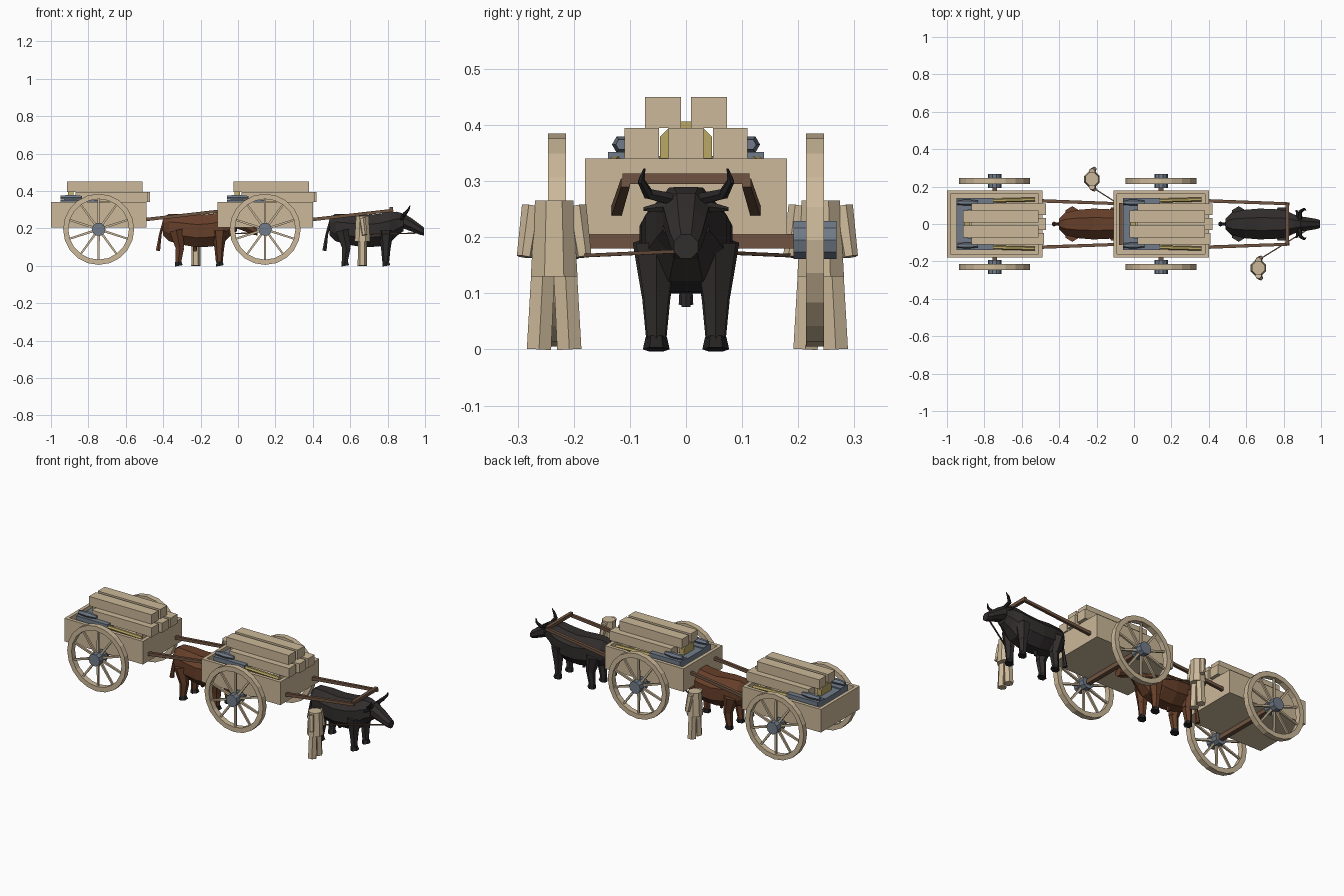
import bpy, bmesh, math
from mathutils import Vector, Matrix

old = bpy.data.objects.get("Cube")
if old:
    bpy.data.objects.remove(old, do_unlink=True)


def material(name, r, g, b):
    m = bpy.data.materials.new(name)
    m.use_nodes = True
    m.diffuse_color = (r, g, b, 1)
    m.node_tree.nodes["Principled BSDF"].inputs["Base Color"].default_value = (r, g, b, 1)
    return m


TAN = material("pale timber", 0.60, 0.48, 0.32)
WOOD = material("brown wood", 0.16, 0.088, 0.052)
BLACK = material("black hide", 0.031, 0.027, 0.026)
BROWN = material("brown hide", 0.135, 0.05, 0.023)
IRON = material("grey iron", 0.165, 0.2, 0.25)
YELLOW = material("yellow handle", 0.5, 0.39, 0.13)
HOOF = material("dark hoof", 0.018, 0.016, 0.016)


def finish(bm, name, mat):
    bmesh.ops.recalc_face_normals(bm, faces=bm.faces)
    me = bpy.data.meshes.new(name)
    bm.to_mesh(me)
    bm.free()
    me.materials.append(mat)
    ob = bpy.data.objects.new(name, me)
    bpy.context.collection.objects.link(ob)
    return ob


def add_box(bm, x0, x1, y0, y1, z0, z1):
    mat = Matrix.Translation(((x0 + x1) / 2, (y0 + y1) / 2, (z0 + z1) / 2))
    mat = mat @ Matrix.Diagonal((x1 - x0, y1 - y0, z1 - z0, 1))
    bmesh.ops.create_cube(bm, size=1, matrix=mat)


def boxes(name, mat, *specs):
    bm = bmesh.new()
    for s in specs:
        add_box(bm, *s)
    return finish(bm, name, mat)


def add_rod(bm, a, b, r1, r2=None, sides=6):
    a, b = Vector(a), Vector(b)
    d = b - a
    mat = Matrix.Translation((a + b) / 2) @ d.to_track_quat('Z', 'Y').to_matrix().to_4x4()
    mat = mat @ Matrix.Rotation(math.pi / sides, 4, 'Z')
    bmesh.ops.create_cone(bm, cap_ends=True, segments=sides, radius1=r1,
                          radius2=r1 if r2 is None else r2, depth=d.length, matrix=mat)


def rods(name, mat, *specs):
    bm = bmesh.new()
    for s in specs:
        add_rod(bm, *s)
    return finish(bm, name, mat)


def loft(name, mat, rings, sides=8):
    """Skin elliptical rings given as x, z, half width, half height."""
    bm = bmesh.new()
    loops = []
    for x, z, w, h in rings:
        angles = [2 * math.pi * (i + 0.5) / sides for i in range(sides)]
        loops.append([bm.verts.new((x, w * 1.05 * math.cos(t), z + h * 1.05 * math.sin(t)))
                      for t in angles])
    for p, q in zip(loops, loops[1:]):
        for i in range(sides):
            j = (i + 1) % sides
            bm.faces.new((p[i], p[j], q[j], q[i]))
    bm.faces.new(loops[0])
    bm.faces.new(loops[-1])
    return finish(bm, name, mat)


def wheel(name, cx, cy, cz=0.195, outer=0.19, inner=0.162, half=0.016, sides=20):
    bm = bmesh.new()
    loops = []
    for i in range(sides):
        t = 2 * math.pi * i / sides
        loops.append([bm.verts.new((cx + r * math.cos(t), cy + y, cz + r * math.sin(t)))
                      for r, y in ((outer, -half), (outer, half), (inner, half), (inner, -half))])
    for i in range(sides):
        p, q = loops[i], loops[(i + 1) % sides]
        for k in range(4):
            m = (k + 1) % 4
            bm.faces.new((p[k], p[m], q[m], q[k]))
    # spokes
    for i in range(10):
        t = 2 * math.pi * (i + 0.5) / 10
        add_rod(bm, (cx, cy, cz), (cx + 0.168 * math.cos(t), cy, cz + 0.168 * math.sin(t)),
                0.009, 0.007, 4)
    finish(bm, name + "_wheel", TAN)
    rods(name + "_hub", IRON, ((cx, cy - 0.038, cz), (cx, cy + 0.038, cz), 0.036, 0.036, 10))


def cart(tag, dx):
    x0, x1, w, t = dx - 0.11, dx + 0.40, 0.18, 0.02
    boxes(tag + "_cart_body", TAN,
          (x0, x1, -w, w, 0.205, 0.23),
          (x0, x1, -w, -w + t, 0.23, 0.34), (x0, x1, w - t, w, 0.23, 0.34),
          (x0, x0 + t, -w + t, w - t, 0.23, 0.34), (x1 - t, x1, -w + t, w - t, 0.23, 0.34),
          (x0 + t, x1 - t, -w + t, w - t, 0.23, 0.305))
    # timber load in two layers
    boxes(tag + "_lower_planks", TAN,
          *[(dx + 0.02, dx + 0.42 - 0.012 * (k == 0), y - 0.031, y + 0.031, 0.34, 0.395)
            for k, y in enumerate((-0.079, 0, 0.079))])
    boxes(tag + "_plank_bearers", TAN,
          *[(dx + x, dx + x + 0.04, -0.1, 0.1, 0.3, 0.341) for x in (0.08, 0.3)])
    boxes(tag + "_upper_planks", TAN,
          *[(dx - 0.025, dx + 0.38, y - 0.032, y + 0.032, 0.395, 0.45) for y in (-0.041, 0.041)])
    # tools laid around the load
    boxes(tag + "_tool_blades", IRON, (dx - 0.06, dx + 0.0, -0.1, 0.1, 0.31, 0.345),
          *[(dx - 0.06, dx + 0.14, y - 0.032, y + 0.032, 0.315, 0.352) for y in (-0.107, 0.107)])
    rods(tag + "_tool_handles", YELLOW,
         *[((dx + 0.12, y, 0.335), (dx + 0.36, y * 1.05, 0.33), 0.011) for y in (-0.125, 0.125)],
         ((dx - 0.02, 0, 0.36), (dx + 0.01, 0, 0.36), 0.05, 0.05, 8))
    for s in (-1, 1):
        rods(tag + "_tool_heads", IRON,
             ((dx - 0.06, s * 0.115, 0.365), (dx, s * 0.115, 0.365), 0.012, 0.017, 6),
             ((dx, s * 0.115, 0.365), (dx + 0.055, s * 0.115, 0.365), 0.017, 0.01, 6))
        wheel(tag + ("_right" if s < 0 else "_left"), dx + 0.145, s * 0.23)
    # running gear and draught shafts
    rods(tag + "_axle", WOOD, ((dx + 0.145, -0.22, 0.193), (dx + 0.145, 0.22, 0.193), 0.018, 0.018, 4))
    rods(tag + "_shafts", WOOD,
         *[((dx + 0.36, s * 0.125, 0.243), (dx + 0.83, s * 0.108, 0.297), 0.013, 0.011, 4)
           for s in (-1, 1)])
    rods(tag + "_yoke", WOOD, ((dx + 0.82, -0.113, 0.304), (dx + 0.82, 0.113, 0.304), 0.013, 0.013, 4))


def ox(tag, dx, hide):
    body = ((0.49, 0.21, 0.03, 0.05), (0.52, 0.205, 0.062, 0.075), (0.59, 0.195, 0.078, 0.085),
            (0.67, 0.185, 0.085, 0.088), (0.75, 0.19, 0.082, 0.09), (0.81, 0.205, 0.075, 0.086),
            (0.85, 0.225, 0.055, 0.066), (0.885, 0.232, 0.042, 0.048))
    loft(tag + "_ox_body", hide, [(x + dx, z, w, h) for x, z, w, h in body])
    head = ((0.86, 0.243, 0.03, 0.03), (0.89, 0.238, 0.042, 0.042), (0.93, 0.218, 0.036, 0.036),
            (0.97, 0.195, 0.029, 0.029), (0.995, 0.183, 0.022, 0.022))
    loft(tag + "_ox_head", hide, [(x + dx, z, w, h) for x, z, w, h in head])
    # tail and belly tuft
    rods(tag + "_ox_tail", hide, ((dx + 0.50, 0, 0.25), (dx + 0.475, 0, 0.17), 0.011, 0.008),
         ((dx + 0.475, 0, 0.17), (dx + 0.462, 0, 0.08), 0.008, 0.013),
         ((dx + 0.66, 0, 0.12), (dx + 0.66, 0, 0.076), 0.013, 0.009))
    for s, side in ((-1, "right"), (1, "left")):
        for x, lean, part in ((0.57, 0.01, "hind"), (0.79, 0.0, "fore")):
            y = s * 0.053
            rods(f"{tag}_{side}_{part}_leg", hide,
                 ((dx + x - lean, y, 0.19), (dx + x + lean, y, 0.095), 0.042, 0.026),
                 ((dx + x + lean, y, 0.1), (dx + x, y, 0.018), 0.026, 0.018))
            rods(f"{tag}_{side}_{part}_hoof", HOOF,
                 ((dx + x + 0.004, y, 0), (dx + x, y, 0.022), 0.024, 0.019))
        # horns curve out, then up
        rods(f"{tag}_{side}_horn", HOOF,
             ((dx + 0.885, s * 0.025, 0.268), (dx + 0.89, s * 0.07, 0.278), 0.012, 0.01),
             ((dx + 0.89, s * 0.066, 0.275), (dx + 0.91, s * 0.08, 0.3), 0.01, 0.007),
             ((dx + 0.91, s * 0.08, 0.298), (dx + 0.92, s * 0.074, 0.322), 0.007, 0.002))
        rods(f"{tag}_{side}_ear", hide,
             ((dx + 0.88, s * 0.03, 0.255), (dx + 0.868, s * 0.075, 0.25), 0.013, 0.004))


def drover(tag, x, y, rope_end):
    rods(tag + "_torso", TAN, ((x, y, 0.13), (x, y, 0.265), 0.045, 0.037, 8))
    rods(tag + "_legs", TAN,
         *[((x, y + s * 0.027, 0), (x, y + s * 0.02, 0.137), 0.025, 0.024, 6) for s in (-1, 1)])
    rods(tag + "_arms", TAN,
         *[((x, y + s * 0.04, 0.255), (x + 0.012, y + s * 0.053, 0.165), 0.018, 0.014, 6)
           for s in (-1, 1)])
    inner = -1 if y > 0 else 1
    rods(tag + "_lead_rope", WOOD, ((x + 0.012, y + inner * 0.05, 0.167), rope_end, 0.0045, 0.0045, 4))


# two teams, one behind the other
for tag, dx, hide in (("front", 0.0, BLACK), ("rear", -0.89, BROWN)):
    cart(tag, dx)
    ox(tag, dx, hide)
drover("front_drover", 0.665, -0.235, (0.96, -0.01, 0.175))
drover("rear_drover", -0.225, 0.24, (0.07, 0.01, 0.175))
